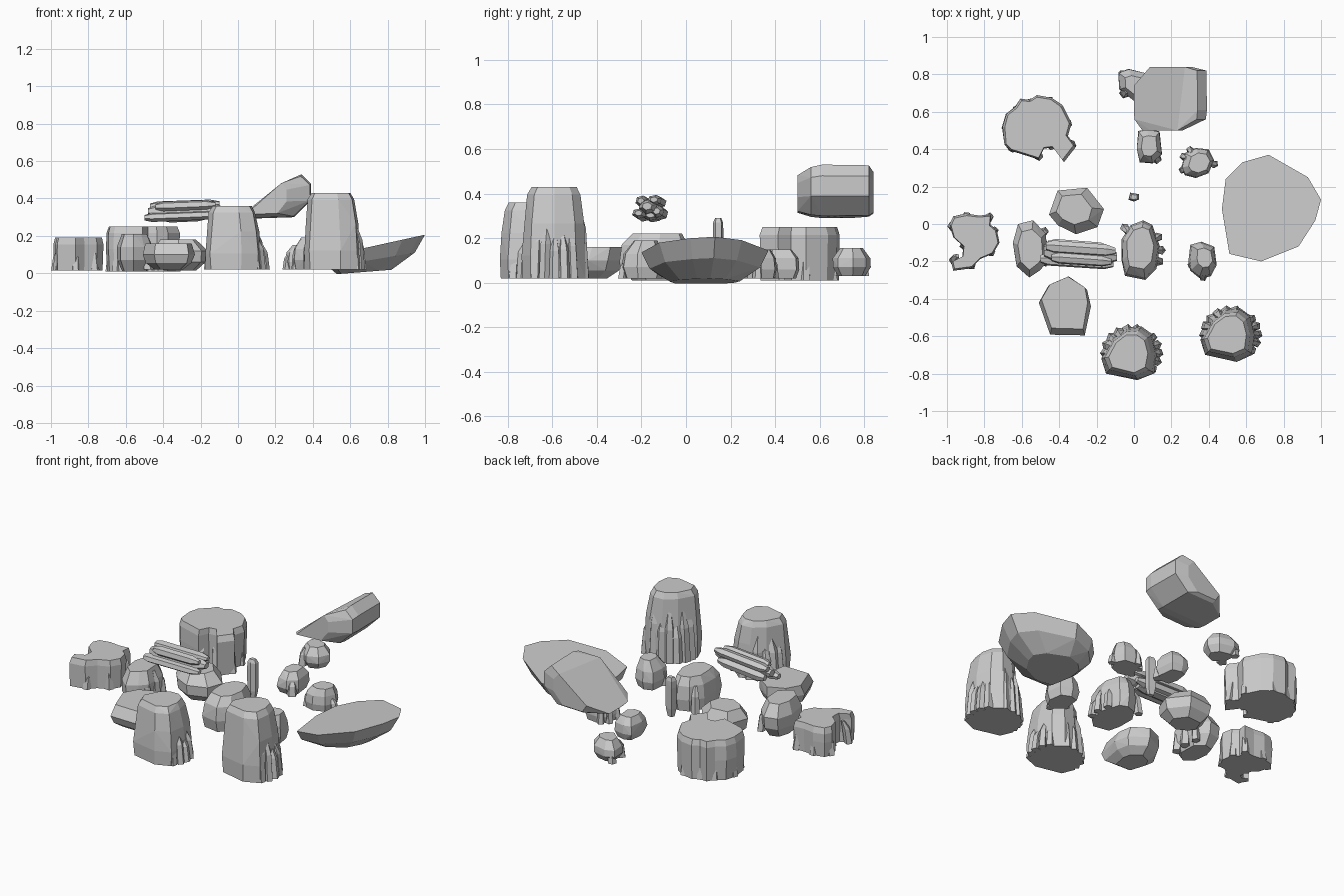
import bpy, bmesh, random
from math import cos, sin, radians, pi

rng = random.Random(7)


def hull(bm, pts):
    vs = [bm.verts.new(p) for p in pts]
    r = bmesh.ops.convex_hull(bm, input=vs)
    junk = {g for g in r['geom_interior'] + r['geom_unused'] if isinstance(g, bmesh.types.BMVert)}
    bmesh.ops.delete(bm, geom=[v for v in junk if v.is_valid], context='VERTS')


def rings(outline, levels, jit=0.0):
    """Copies of a plan outline: each level is (z, scale, dx, dy, tilt along x)."""
    xs, ys = [p[0] for p in outline], [p[1] for p in outline]
    cx, cy = (min(xs) + max(xs)) / 2, (min(ys) + max(ys)) / 2
    out = []
    for i, lv in enumerate(levels):
        z, s, dx, dy, t = (list(lv) + [0, 0, 0])[:5]
        ring = []
        for x, y in outline:
            k = s * (1 - rng.random() * jit)
            px, py = cx + dx + (x - cx) * k, cy + dy + (y - cy) * k
            ring.append((px, py, z + t * (px - cx)))
        out.append(ring)
    return out


def loft(bm, rs):
    vs = [[bm.verts.new(p) for p in r] for r in rs]
    n = len(vs[0])
    for a, b in zip(vs, vs[1:]):
        for i in range(n):
            j = (i + 1) % n
            bm.faces.new((a[i], a[j], b[j], b[i]))
    bm.faces.new(vs[0][::-1])
    bm.faces.new(vs[-1])


def shard(bm, x, y, r, z0, z1, ix, iy):
    """Splintered column leaning inward towards (ix, iy)."""
    a0, pts = rng.random() * 6, []
    for z, s, lean in ((z0, 1, 0), (z0 + (z1 - z0) * .65, .9, .08), (z1, .4, .22)):
        for k in range(5):
            a = a0 + k * 2 * pi / 5
            pts.append((x + (ix - x) * lean + r * s * cos(a),
                        y + (iy - y) * lean + r * s * sin(a), z))
    hull(bm, pts)


def finish(name, bm):
    bmesh.ops.dissolve_limit(bm, angle_limit=radians(3), verts=bm.verts[:], edges=bm.edges[:])
    bmesh.ops.recalc_face_normals(bm, faces=bm.faces[:])
    me = bpy.data.meshes.new(name)
    bm.to_mesh(me)
    bm.free()
    ob = bpy.data.objects.new(name, me)
    bpy.context.collection.objects.link(ob)
    return ob


def boulder(name, outline, levels, jit=0.05, shards=()):
    bm = bmesh.new()
    hull(bm, [p for r in rings(outline, levels, jit) for p in r])
    xs, ys = [p[0] for p in outline], [p[1] for p in outline]
    c = (sum(xs) / len(xs), sum(ys) / len(ys))
    for x, y, r, z0, z1 in shards:
        shard(bm, x, y, r, z0, z1, *c)
    return finish(name, bm)


# Two tall towers, same plan, splinters on the back left and the right
plan = [(-.17, -.03), (-.14, -.11), (.03, -.15), (.12, -.11), (.135, 0),
        (.11, .1), (.05, .145), (-.03, .14), (-.11, .08)]
for name, cx, cy, top in (("tower_rock_left", -.01, -.69, .36), ("tower_rock_right", .52, -.59, .43)):
    h = top - .02
    sh = []
    for a in range(80, 181, 20):
        sh.append((cx + .14 * cos(radians(a)), cy + .125 * sin(radians(a)), .032,
                   .02, .02 + h * rng.uniform(.55, .85)))
    for a in range(-40, 41, 20):
        sh.append((cx + .142 * cos(radians(a)), cy + .13 * sin(radians(a)), .026,
                   .02, .02 + h * rng.uniform(.4, .62)))
    boulder(name, [(cx + x, cy + y) for x, y in plan],
            [(.02, .97), (.02 + h * .25, 1), (.02 + h * .6, .93), (top - .035, .83, -.005), (top, .7, -.005)],
            .04, sh)

# Two flat-topped cliffs with notched outlines
cliffs = {
    "large_cliff_rock": ([(-.71, .52), (-.70, .42), (-.67, .39), (-.6, .37), (-.51, .34), (-.48, .4), (-.43, .405),
                          (-.37, .325), (-.305, .41), (-.35, .47), (-.33, .54), (-.38, .64), (-.44, .68),
                          (-.52, .695), (-.56, .67), (-.61, .675), (-.64, .63), (-.69, .59)], .01, .25),
    "small_cliff_rock": ([(-.99, .0), (-.97, .045), (-.9, .06), (-.83, .05), (-.76, .055), (-.765, .0), (-.73, -.03),
                          (-.715, -.1), (-.75, -.16), (-.82, -.19), (-.87, -.24), (-.97, -.255), (-.98, -.21),
                          (-.92, -.18), (-.915, -.12), (-.97, -.07)], .015, .19),
}
for name, (pl, z0, z1) in cliffs.items():
    bm = bmesh.new()
    loft(bm, rings(pl, [(z0, .95), (z0 + (z1 - z0) * .5, .98), (z1 - .035, .98), (z1, .92)], .02))
    cx = sum(p[0] for p in pl) / len(pl)
    cy = sum(p[1] for p in pl) / len(pl)
    for i, (x, y) in enumerate(pl):
        if i % 2 == 0:
            shard(bm, x + (cx - x) * .13, y + (cy - y) * .13, .025, z0, z1 - rng.uniform(.03, .08), cx, cy)
    finish(name, bm)

# Wide tilted dish rock
boulder("dish_rock", [(.47, .08), (.49, .24), (.58, .33), (.72, .37), (.93, .25), (1.0, .13), (.97, .02),
                      (.88, -.12), (.68, -.2), (.51, -.16)],
        [(.012, .55, -.06, 0, .08), (.075, .87, -.02, 0, .17), (.148, 1, 0, 0, .22)], 0)

# Raised wedge slab: front profile stepped along y
prof = [(0, .29), (.12, .295), (.3, .30), (.39, .39), (.39, .48), (.34, .53), (.08, .35)]
bm = bmesh.new()
hull(bm, [(.1 + (x - .1) * s, y, .37 + (z - .37) * t)
          for y, s, t in ((.5, .55, .7), (.56, .98, .93), (.61, 1, 1), (.74, 1, 1), (.82, .99, .98), (.84, .72, .8))
          for x, z in prof if not (y > .8 and x < .05)])
finish("raised_slab", bm)

# Raised bundle of long splinters
bm = bmesh.new()
for x0, x1, y, z, w, h in ((-.48, -.09, -.16, .335, .045, .035), (-.47, -.10, -.13, .365, .035, .025),
                           (-.44, -.12, -.19, .36, .03, .028), (-.5, -.11, -.2, .305, .035, .025),
                           (-.46, -.13, -.12, .315, .033, .03), (-.40, -.16, -.15, .298, .04, .025)):
    pts = []
    for x, s in ((x0, .6), (x0 + .04, 1), (x1 - .05, .95), (x1, .5)):
        for k in range(6):
            a = k * pi / 3 + .3
            pts.append((x, y - .07 * (x + .3) + w * s * cos(a), z + .04 * (x + .3) + h * s * sin(a)))
    hull(bm, pts)
finish("raised_splinters", bm)

# Thin standing pillar
boulder("thin_pillar", [(-.03, .13), (.0, .12), (.03, .13), (.028, .16), (-.02, .168)],
        [(.05, .6), (.1, .95), (.23, 1), (.27, .95), (.29, .6)], .05)

# Medium boulders
boulder("front_boulder", [(-.51, -.42), (-.46, -.33), (-.35, -.28), (-.25, -.35), (-.23, -.44), (-.26, -.6),
                          (-.45, -.595)],
        [(.02, .55), (.055, .88), (.1, 1), (.16, .9, 0, .02)], .04)
boulder("centre_left_boulder", [(-.46, .05), (-.41, .18), (-.25, .195), (-.16, .08), (-.19, -.02), (-.31, -.06),
                                (-.41, -.01)],
        [(.015, .6), (.06, .93), (.12, 1), (.18, .65, -.01, .01)], .05)
boulder("left_boulder", [(-.65, -.1), (-.62, 0), (-.54, .02), (-.47, -.05), (-.46, -.2), (-.5, -.25), (-.56, -.29),
                         (-.63, -.23)],
        [(.01, .7), (.07, .97), (.14, 1), (.21, .72)], .05,
        [(-.48, -.2, .03, .02, .17), (-.47, -.12, .03, .02, .19), (-.48, -.04, .025, .02, .15)])
boulder("centre_boulder", [(-.07, -.2), (-.07, -.08), (-.02, .0), (.05, .025), (.1, .0), (.14, -.12), (.12, -.24),
                           (.06, -.3), (-.05, -.28)],
        [(.02, .93), (.09, 1), (.17, .93), (.22, .7, 0, .01)], .05,
        [(.135, -.2, .025, .02, .13), (.145, -.14, .025, .02, .16), (.13, -.07, .025, .02, .15),
         (-.05, -.02, .025, .02, .17)])

# Small rocks
boulder("right_small_rock", [(.29, -.2), (.3, -.11), (.36, -.09), (.43, -.12), (.445, -.22), (.41, -.28),
                             (.35, -.29), (.3, -.25)],
        [(.02, .85), (.07, 1), (.13, .92), (.19, .55, .01, .01)], .06,
        [(.37, -.285, .022, .02, .1), (.305, -.22, .02, .02, .14)])
boulder("back_small_rock", [(.01, .4), (.02, .5), (.07, .515), (.14, .5), (.14, .4), (.155, .37), (.1, .32), (.03, .33)],
        [(.02, .8), (.06, 1), (.11, .93), (.15, .6)], .08,
        [(.12, .35, .03, .02, .11)])
boulder("right_back_rock", [(.25, .3), (.27, .38), (.33, .41), (.4, .4), (.43, .34), (.4, .27), (.33, .245), (.27, .26)],
        [(.02, .9), (.06, 1), (.11, .95), (.15, .65, .01, 0)], .05,
        [(.265 + .0, .36, .022, .02, .12), (.30, .395, .022, .02, .12), (.43, .32, .022, .02, .09),
         (.26, .29, .022, .02, .11)])
boulder("rear_rock", [(-.08, .72), (-.085, .81), (-.03, .83), (.06, .81), (.1, .75), (.07, .68), (.0, .655)],
        [(.03, .7), (.07, 1), (.11, .97), (.155, .6)], .05,
        [(-.05, .7, .03, .03, .13), (-.06, .8, .025, .03, .12)])
